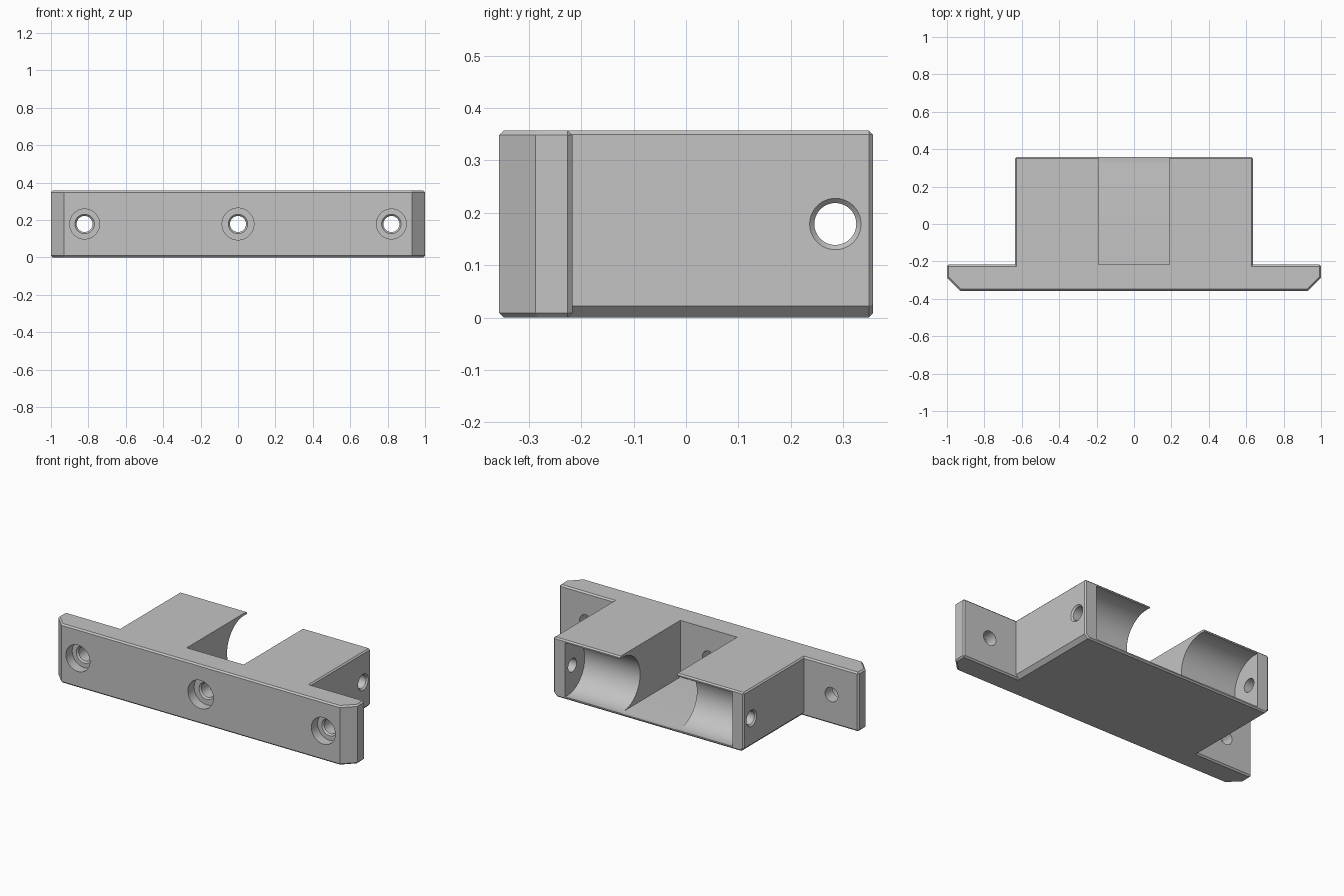
import bpy, bmesh, math
from mathutils import Matrix, Vector

old = bpy.data.objects.get("Cube")
if old:
    bpy.data.objects.remove(old, do_unlink=True)

H = 0.357        # overall height
BACK = 0.357     # rear face
STEP = -0.217    # rear face of the mounting plate
MID = H / 2

grey = bpy.data.materials.new("plain grey")
grey.use_nodes = True
grey.diffuse_color = (0.55, 0.55, 0.55, 1)
grey.node_tree.nodes["Principled BSDF"].inputs["Base Color"].default_value = grey.diffuse_color


def finish(bm, name):
    bmesh.ops.recalc_face_normals(bm, faces=bm.faces[:])
    mesh = bpy.data.meshes.new(name)
    bm.to_mesh(mesh)
    bm.free()
    mesh.materials.append(grey)
    obj = bpy.data.objects.new(name, mesh)
    bpy.context.collection.objects.link(obj)
    return obj


def prism(outline, z0, z1):
    """Extrude an outline in the xy plane."""
    bm = bmesh.new()
    face = bm.faces.new([bm.verts.new((x, y, z0)) for x, y in outline])
    new = bmesh.ops.extrude_face_region(bm, geom=[face])["geom"]
    verts = [v for v in new if isinstance(v, bmesh.types.BMVert)]
    bmesh.ops.translate(bm, verts=verts, vec=(0, 0, z1 - z0))
    return bm


def rect(x, y0, y1):
    return [(-x, y0), (x, y0), (x, y1), (-x, y1)]


def chamfer(bm, width, rule):
    edges = [e for e in bm.edges if rule(e.verts[0].co, e.verts[1].co)]
    bmesh.ops.bevel(bm, geom=edges, offset=width, segments=1, affect='EDGES',
                    profile=0.5, clamp_overlap=False)


def lathe(name, profile, origin, axis, steps=64):
    """Closed turned solid from (radius, distance along axis) pairs."""
    bm = bmesh.new()
    turn = Matrix.Translation(origin) @ Vector(axis).to_track_quat('Z', 'Y').to_matrix().to_4x4()
    rings = []
    for r, h in profile:
        angles = [2 * math.pi * i / steps for i in range(steps)]
        rings.append([bm.verts.new(turn @ Vector((r * math.cos(a), r * math.sin(a), h)))
                      for a in angles])
    for a, b in zip(rings, rings[1:]):
        for i in range(steps):
            j = (i + 1) % steps
            bm.faces.new((a[i], a[j], b[j], b[i]))
    bm.faces.new(rings[0])
    bm.faces.new(rings[-1])
    return finish(bm, name)


def combine(target, tool, operation):
    mod = target.modifiers.new("combine", 'BOOLEAN')
    mod.operation, mod.object, mod.solver = operation, tool, 'EXACT'
    bpy.context.view_layer.objects.active = target
    bpy.ops.object.modifier_apply(modifier=mod.name)
    bpy.data.objects.remove(tool, do_unlink=True)


def near(a, b):
    return abs(a - b) < 1e-4


# Mounting plate with wide front corners and fine edge chamfers
plate_bm = prism([(-0.93, -BACK), (0.93, -BACK), (1, -0.287), (1, STEP),
                  (-1, STEP), (-1, -0.287)], 0, H)
chamfer(plate_bm, 0.009, lambda a, b: near(a.z, b.z) or
        (near(a.y, STEP) and near(b.y, STEP)))
bracket = finish(plate_bm, "roller_bracket")

# Rear housing block
block_bm = prism(rect(0.637, -0.28, BACK), 0, H)
chamfer(block_bm, 0.022, lambda a, b: near(a.z, 0) and near(b.z, 0) and near(a.x, b.x))
chamfer(block_bm, 0.008, lambda a, b: (near(a.y, BACK) and near(b.y, BACK)) or
        (near(a.z, H) and near(b.z, H) and near(a.x, b.x)))
combine(bracket, finish(block_bm, "housing_block"), 'UNION')

# Central notch, open to the top and rear
notch = finish(prism(rect(0.19, STEP, 0.6), 0.014, 0.6), "notch_cutter")
combine(bracket, notch, 'DIFFERENCE')

# Rounded pocket lying along x between the side walls
pocket = lathe("pocket_cutter", [(0.165, -0.56), (0.165, 0.56)],
               (0, 0.332, MID), (1, 0, 0), 96)
combine(bracket, pocket, 'DIFFERENCE')

# Countersunk screw holes through the plate
for x, bore in ((-0.82, 0.08), (0, 0.085), (0.82, 0.08)):
    profile = [(bore, -0.05), (bore, 0.06), (0.052, 0.06), (0.043, 0.069), (0.043, 0.2)]
    hole = lathe("screw_cutter", profile, (x, -BACK, MID), (0, 1, 0))
    combine(bracket, hole, 'DIFFERENCE')

# Axle holes through the side walls
for side in (-1, 1):
    profile = [(0.049, -0.05), (0.049, 0), (0.04, 0.009), (0.04, 0.12)]
    hole = lathe("axle_cutter", profile, (side * 0.637, 0.285, MID), (-side, 0, 0))
    combine(bracket, hole, 'DIFFERENCE')

# Smooth the round surfaces and keep the edges sharp
bpy.ops.object.select_all(action='DESELECT')
bracket.select_set(True)
bpy.context.view_layer.objects.active = bracket
bpy.ops.object.shade_smooth_by_angle(angle=math.radians(25))
